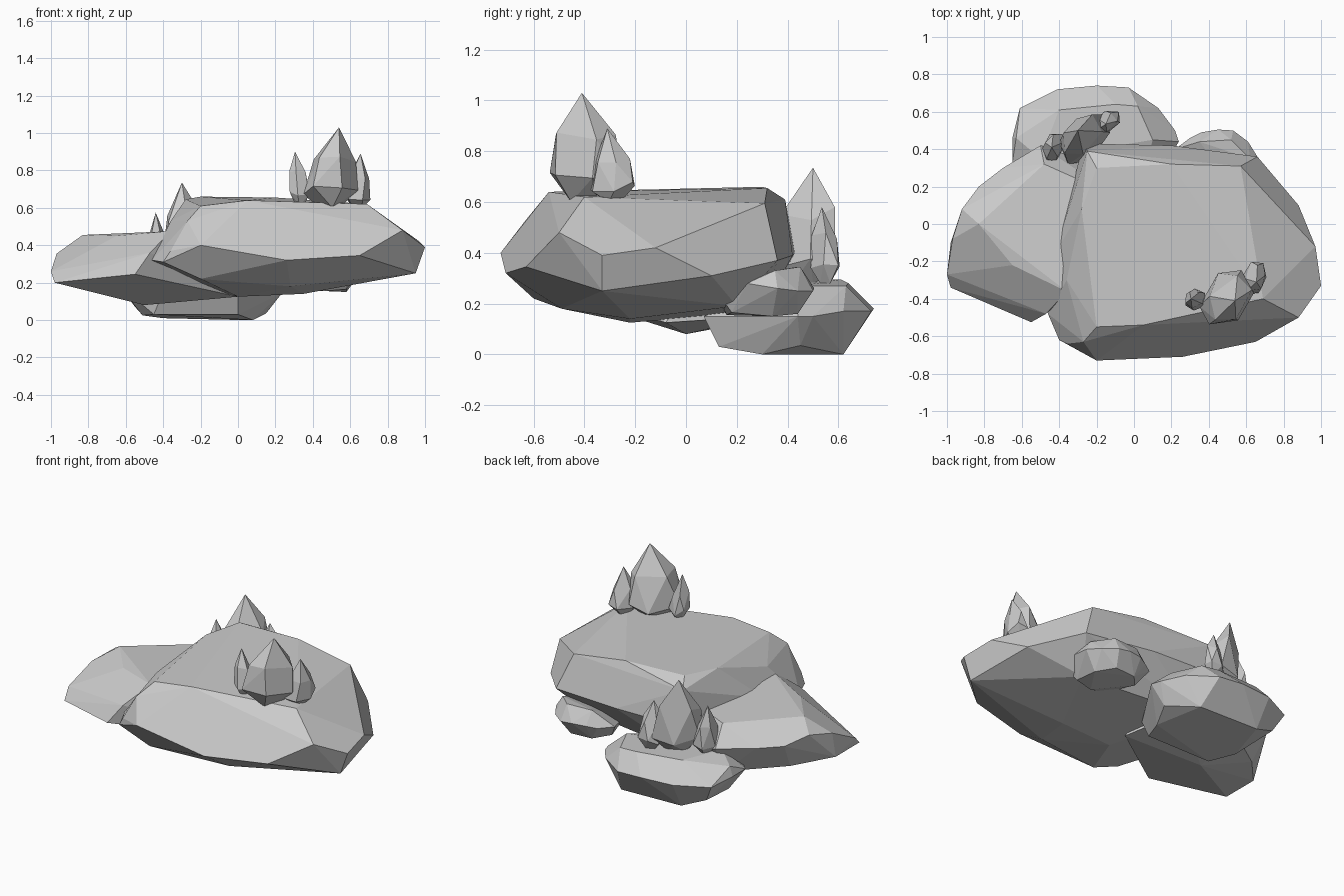
import bpy, bmesh, math, random


def hull(name, pts, flat=5):
    """Flat-faced stone: convex hull of its corner points."""
    bm = bmesh.new()
    for p in pts:
        bm.verts.new(p)
    res = bmesh.ops.convex_hull(bm, input=bm.verts)
    junk = {g for k in ("geom_interior", "geom_unused") for g in res[k]
            if isinstance(g, bmesh.types.BMVert) and g.is_valid}
    bmesh.ops.delete(bm, geom=list(junk), context='VERTS')
    # merge nearly coplanar triangles into broad facets
    bmesh.ops.dissolve_limit(bm, angle_limit=math.radians(flat), verts=bm.verts, edges=bm.edges)
    bmesh.ops.recalc_face_normals(bm, faces=bm.faces)
    me = bpy.data.meshes.new(name)
    bm.to_mesh(me)
    bm.free()
    ob = bpy.data.objects.new(name, me)
    bpy.context.collection.objects.link(ob)
    return ob


# Crystal: a few uneven rings under an off-centre tip
def crystal(name, c, r, turn, z0, tip, seed):
    rnd = random.Random(seed)
    h = tip[2] - z0
    ct, st = math.cos(turn), math.sin(turn)
    pts = [tip]
    for t, s, n in ((0, .4, 3), (.2, 1.0, 6), (.6, .8, 5)):
        k = max(0, t - .3) / .7
        cx, cy = c[0] + (tip[0] - c[0]) * k, c[1] + (tip[1] - c[1]) * k
        for i in range(n):
            a = 2 * math.pi * (i + rnd.uniform(-.15, .15)) / n + t
            u, v = r[0] * s * math.cos(a), r[1] * s * math.sin(a)
            pts.append((cx + u * ct - v * st, cy + u * st + v * ct,
                        z0 + h * (t + (rnd.uniform(-.07, .07) if t else 0))))
    return hull(name, pts, 9)


# Large main slab
hull("main_rock", [
    (-.20, -.73, .40), (.26, -.71, .32), (.65, -.63, .345), (.88, -.50, .48),
    (1.0, -.33, .39), (.95, -.33, .25), (.97, -.12, .42),
    (.88, .10, .31), (.66, .36, .37), (.57, .31, .595), (.66, .06, .58),
    (.69, -.40, .62), (.05, -.54, .64), (-.20, -.55, .61), (-.28, .08, .645),
    (-.25, .39, .61), (-.20, .30, .66), (.20, .32, .655), (-.27, .43, .40),
    (.20, .42, .39), (-.36, -.30, .53), (-.37, -.05, .50), (-.43, -.17, .40),
    (-.46, -.48, .32), (-.40, -.62, .31), (-.36, -.64, .37), (-.27, -.63, .53),
    (-.20, -.60, .22), (.28, -.49, .18), (.0, -.22, .125), (.35, -.22, .14),
    (.55, .20, .19), (-.20, .30, .17)])

# Lower slab on the left
hull("left_rock", [
    (-1.0, -.27, .26), (-.98, -.34, .20), (-.97, -.08, .355), (-.92, .08, .39),
    (-.83, .0, .455), (-.83, .20, .34), (-.70, .30, .33), (-.50, .42, .32),
    (-.55, -.525, .245), (-.37, -.37, .21), (-.65, -.22, .45), (-.48, .32, .44),
    (-.36, -.36, .475), (-.47, -.48, .36), (-.98, -.10, .20), (-.50, .0, .08),
    (.0, -.08, .125), (-.10, .30, .15), (-.50, .32, .14), (-.80, .10, .17),
    (-.10, .15, .45)])

# Footing stone at the back
hull("back_base_rock", [
    (-.65, .33, .20), (-.65, .46, .20), (-.61, .62, .18), (-.41, .72, .18),
    (-.20, .74, .18), (-.03, .73, .17), (.13, .62, .17), (.22, .50, .15),
    (.24, .44, .15), (-.63, .46, .26), (-.40, .61, .295), (-.10, .64, .28),
    (.02, .63, .27), (.10, .45, .27), (-.50, .35, .29), (-.40, .07, .15),
    (.0, .07, .15), (-.51, .30, .025), (-.45, .13, .03), (.0, .13, .03),
    (.08, .30, .0), (.15, .45, .035), (.02, .62, .0), (-.40, .62, .01),
    (-.55, .58, .07)])

# Small stone tucked under the back right edge
hull("small_rock", [
    (.22, .40, .26), (.30, .46, .25), (.36, .49, .26), (.45, .505, .26),
    (.53, .50, .25), (.61, .44, .25), (.66, .36, .26), (.65, .24, .28),
    (.60, .12, .25), (.62, .35, .33), (.52, .45, .345), (.35, .44, .345),
    (.46, .16, .155), (.58, .18, .165), (.58, .34, .15), (.50, .44, .16),
    (.36, .43, .16), (.28, .34, .17), (.33, .13, .20)])

# Two crystal clusters: (centre, radii, turn, base z, tip, seed)
clusters = {
    "front_crystal": (
        ((.495, -.395), (.17, .13), .9, .60, (.54, -.41, 1.03), 3),
        ((.33, -.405), (.062, .058), .3, .61, (.305, -.40, .90), 5),
        ((.64, -.29), (.065, .10), -.3, .60, (.655, -.31, .89), 8)),
    "back_crystal": (
        ((-.265, .455), (.165, .11), .8, .27, (-.30, .50, .735), 11),
        ((-.43, .41), (.058, .088), -.3, .27, (-.44, .41, .575), 14),
        ((-.14, .55), (.078, .055), .6, .28, (-.15, .535, .58), 17)),
}
for base, items in clusters.items():
    for size, args in zip(("large", "left", "right"), items):
        crystal(f"{base}_{size}", *args)
